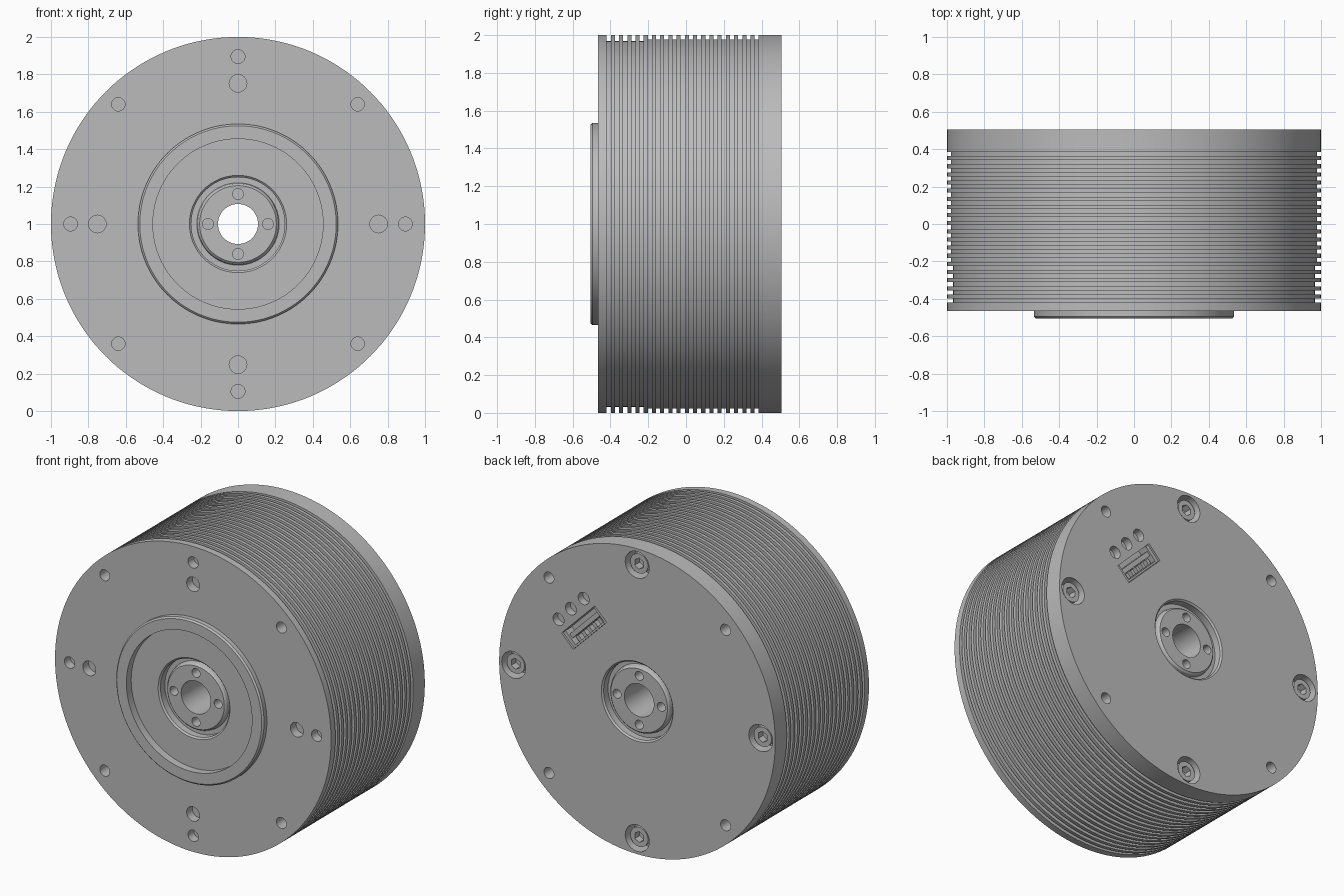
import bpy
import bmesh
from math import cos, sin, pi, radians
from mathutils import Matrix, Vector

if "Cube" in bpy.data.objects:
    bpy.data.objects.remove(bpy.data.objects["Cube"])

metal = bpy.data.materials.new("grey_metal")
metal.use_nodes = True
GREY = (0.5, 0.5, 0.5, 1)
metal.diffuse_color = GREY
metal.node_tree.nodes["Principled BSDF"].inputs["Base Color"].default_value = GREY

FRONT, BACK, RIM = -0.465, 0.505, 1.0
SEGMENTS = 144


def finish(bm, name):
    bmesh.ops.recalc_face_normals(bm, faces=bm.faces)
    mesh = bpy.data.meshes.new(name)
    bm.to_mesh(mesh)
    bm.free()
    obj = bpy.data.objects.new(name, mesh)
    bpy.context.collection.objects.link(obj)
    mesh.materials.append(metal)
    return obj


def polar(radius, degrees):
    return radius * cos(radians(degrees)), 1 + radius * sin(radians(degrees))


def cylinder(bm, x, z, y0, y1, radius, sides=32):
    """Cylinder lying along y between y0 and y1."""
    place = Matrix.Translation((x, (y0 + y1) / 2, z)) @ Matrix.Rotation(pi / 2, 4, "X")
    bmesh.ops.create_cone(bm, cap_ends=True, segments=sides, radius1=radius,
                          radius2=radius, depth=abs(y1 - y0), matrix=place)


def block(bm, along, across, y0, y1, length, width):
    """Box aligned with the diagonal socket; across points outward."""
    place = (Matrix.Translation((0.385, (y0 + y1) / 2, 1.38))
             @ Matrix.Rotation(radians(45), 4, "Y")
             @ Matrix.Translation((along, 0, across))
             @ Matrix.Diagonal((length, abs(y1 - y0), width, 1)))
    bmesh.ops.create_cube(bm, size=1, matrix=place)


def carve(obj, cutter):
    cutter.hide_render = True
    cutter.hide_viewport = False
    mod = obj.modifiers.new("cut", "BOOLEAN")
    mod.operation = "DIFFERENCE"
    mod.solver = "EXACT"
    mod.object = cutter
    bpy.context.view_layer.objects.active = obj
    bpy.ops.object.modifier_apply(modifier=mod.name)
    bpy.data.objects.remove(cutter)


def smooth(obj):
    bpy.ops.object.select_all(action="DESELECT")
    obj.select_set(True)
    bpy.context.view_layer.objects.active = obj
    bpy.ops.object.shade_smooth_by_angle(angle=radians(28))


# Turned housing: front hub and raised ring, grooved wall, back hub, bore
profile = [(0.107, -0.435), (0.205, -0.435), (0.215, -0.425), (0.22, -0.4),
           (0.25, -0.4), (0.25, -0.445), (0.26, -0.455), (0.455, -0.455),
           (0.455, -0.505), (0.525, -0.505), (0.535, -0.495), (0.535, FRONT),
           (RIM, FRONT)]
for i in range(19):
    y = -0.42 + i * 0.0435
    floor = RIM - (0.032 if i < 5 else 0.022)
    profile += [(RIM, y), (floor, y), (floor, y + 0.022), (RIM, y + 0.022)]
profile += [(RIM, BACK), (0.26, BACK), (0.25, 0.495), (0.25, 0.45),
            (0.22, 0.45), (0.215, 0.475), (0.205, 0.485), (0.107, 0.485)]

bm = bmesh.new()
rings = []
for s in range(SEGMENTS):
    a = 2 * pi * s / SEGMENTS
    rings.append([bm.verts.new((r * cos(a), y, 1 + r * sin(a))) for r, y in profile])
for s in range(SEGMENTS):
    one, two = rings[s], rings[(s + 1) % SEGMENTS]
    for j in range(len(profile)):
        k = (j + 1) % len(profile)
        bm.faces.new((one[j], one[k], two[k], two[j]))
housing = finish(bm, "housing")

# Holes in both faces, screw counterbores, indicator holes and socket pocket
bm = bmesh.new()
for quarter in range(0, 360, 90):
    x, z = polar(0.895, quarter)
    cylinder(bm, x, z, FRONT - 0.1, FRONT + 0.06, 0.037)
    cylinder(bm, x, z, BACK - 0.1, BACK + 0.1, 0.087)
    x, z = polar(0.752, quarter)
    cylinder(bm, x, z, FRONT - 0.1, FRONT + 0.06, 0.047)
    x, z = polar(0.905, quarter + 45)
    cylinder(bm, x, z, FRONT - 0.1, FRONT + 0.12, 0.036)
    cylinder(bm, x, z, BACK - 0.12, BACK + 0.1, 0.036)
    x, z = polar(0.16, quarter)
    cylinder(bm, x, z, -0.6, -0.35, 0.029)
    cylinder(bm, x, z, 0.4, 0.6, 0.029)
for x, z in ((0.57, 1.385), (0.48, 1.478), (0.388, 1.57)):
    cylinder(bm, x, z, BACK - 0.05, BACK + 0.1, 0.04)
block(bm, 0, 0, BACK - 0.08, BACK + 0.1, 0.34, 0.12)
carve(housing, finish(bm, "hole_cutter"))
smooth(housing)

# Hex socket screws sunk in the back counterbores
heads, sockets = bmesh.new(), bmesh.new()
for quarter in range(0, 360, 90):
    x, z = polar(0.895, quarter)
    cylinder(heads, x, z, BACK - 0.11, BACK - 0.02, 0.064)
    cylinder(sockets, x, z, BACK - 0.07, BACK + 0.1, 0.036, 6)
screws = finish(heads, "back_screws")
carve(screws, finish(sockets, "hex_cutter"))
smooth(screws)

# Connector inside the pocket: rails, end walls and a row of contacts
bm = bmesh.new()
block(bm, 0, 0.012, BACK - 0.085, BACK - 0.02, 0.28, 0.03)
block(bm, 0, -0.052, BACK - 0.085, BACK - 0.012, 0.336, 0.012)
for side in (-1, 1):
    block(bm, side * 0.157, 0, BACK - 0.085, BACK - 0.012, 0.024, 0.116)
for i in range(5):
    block(bm, (i - 2) * 0.055, -0.026, BACK - 0.085, BACK - 0.03, 0.025, 0.035)
finish(bm, "connector")
